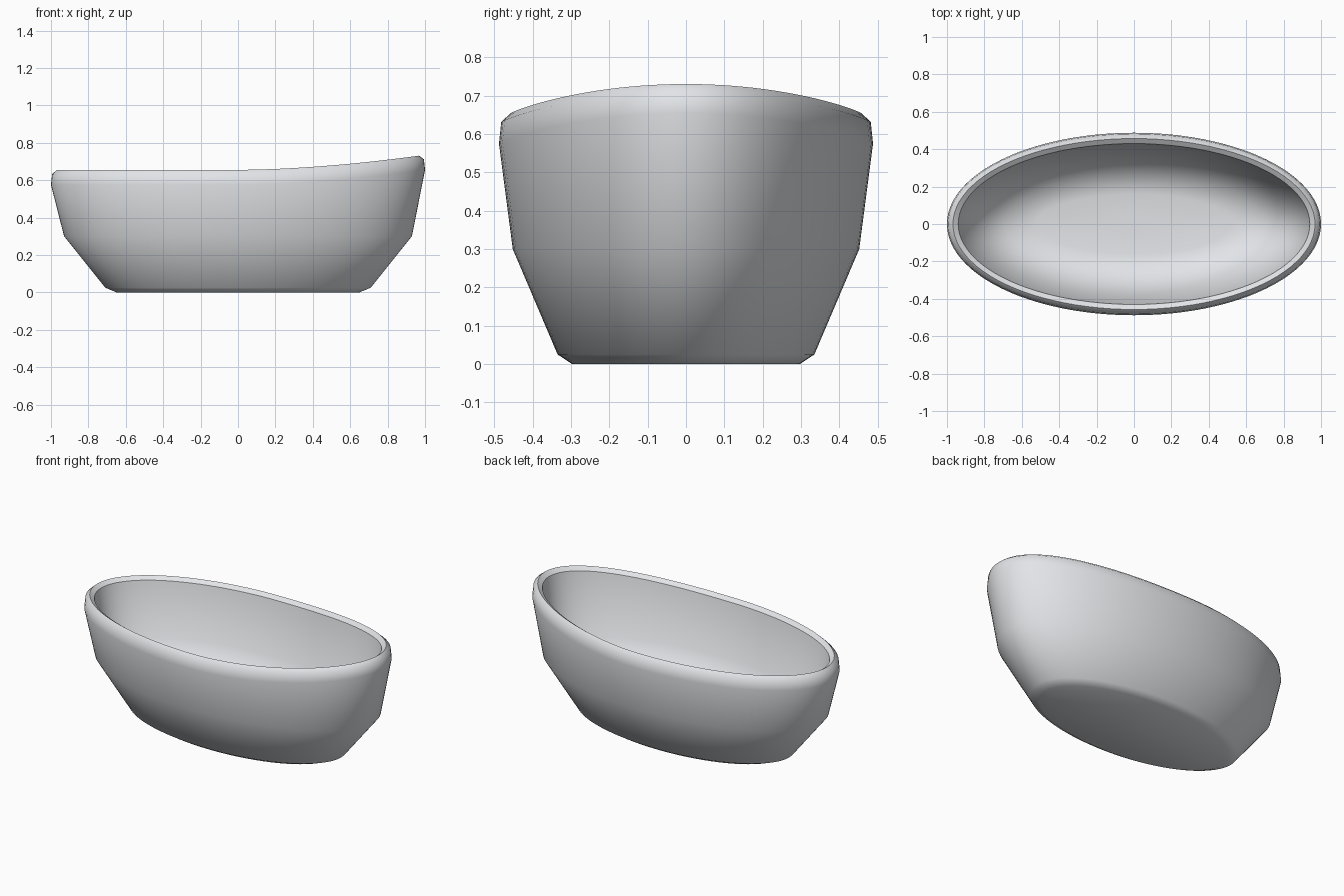
import bpy, bmesh, math

if "Cube" in bpy.data.objects:
    bpy.data.objects.remove(bpy.data.objects["Cube"])

SEG = 96

def material(name, rgb):
    m = bpy.data.materials.new(name)
    m.diffuse_color = (*rgb, 1)
    m.use_nodes = True
    m.node_tree.nodes["Principled BSDF"].inputs["Base Color"].default_value = m.diffuse_color
    return m

enamel = material("pale_grey_enamel", (0.79, 0.81, 0.835))

def lift(x, z):
    # backrest end rises towards +x, only on the upper rings
    t = max(0.0, min(1.0, (z - 0.32) / 0.24))
    return 0.076 * t * max(0.0, x / 0.97) ** 1.75

def loft(name, rings, sharp=()):
    bm = bmesh.new()
    loops = []
    for rx, ry, z in rings:
        loop = []
        for i in range(SEG):
            a = 2 * math.pi * i / SEG
            x, y = rx * math.cos(a), ry * math.sin(a)
            loop.append(bm.verts.new((x, y, z + lift(x, z))))
        loops.append(loop)
    for a, b in zip(loops, loops[1:]):
        for i in range(SEG):
            j = (i + 1) % SEG
            bm.faces.new((a[i], a[j], b[j], b[i]))
    bm.faces.new(loops[0][::-1])
    bm.faces.new(loops[-1])
    bmesh.ops.recalc_face_normals(bm, faces=bm.faces[:])
    for f in bm.faces:
        f.smooth = True
    # crisp edges only on the chosen rings
    for k in sharp:
        for i in range(SEG):
            bm.edges.get((loops[k][i], loops[k][(i + 1) % SEG])).smooth = False
    me = bpy.data.meshes.new(name)
    bm.to_mesh(me)
    bm.free()
    me.materials.append(enamel)
    ob = bpy.data.objects.new(name, me)
    bpy.context.collection.objects.link(ob)
    return ob

# tub shell: outside from base to rim, then inside from rim to floor
loft("bathtub", [
    (0.65, 0.297, 0.0), (0.71, 0.335, 0.025), (0.93, 0.452, 0.30),
    (1.0, 0.488, 0.575), (0.994, 0.482, 0.632), (0.968, 0.457, 0.655),
    (0.94, 0.43, 0.636), (0.86, 0.375, 0.31), (0.69, 0.26, 0.14),
    (0.52, 0.16, 0.12), (0.036, 0.036, 0.12)], sharp=(5, 6))

# drain cover
loft("drain", [(0.036, 0.036, 0.115), (0.036, 0.036, 0.122)], sharp=(0, 1))
